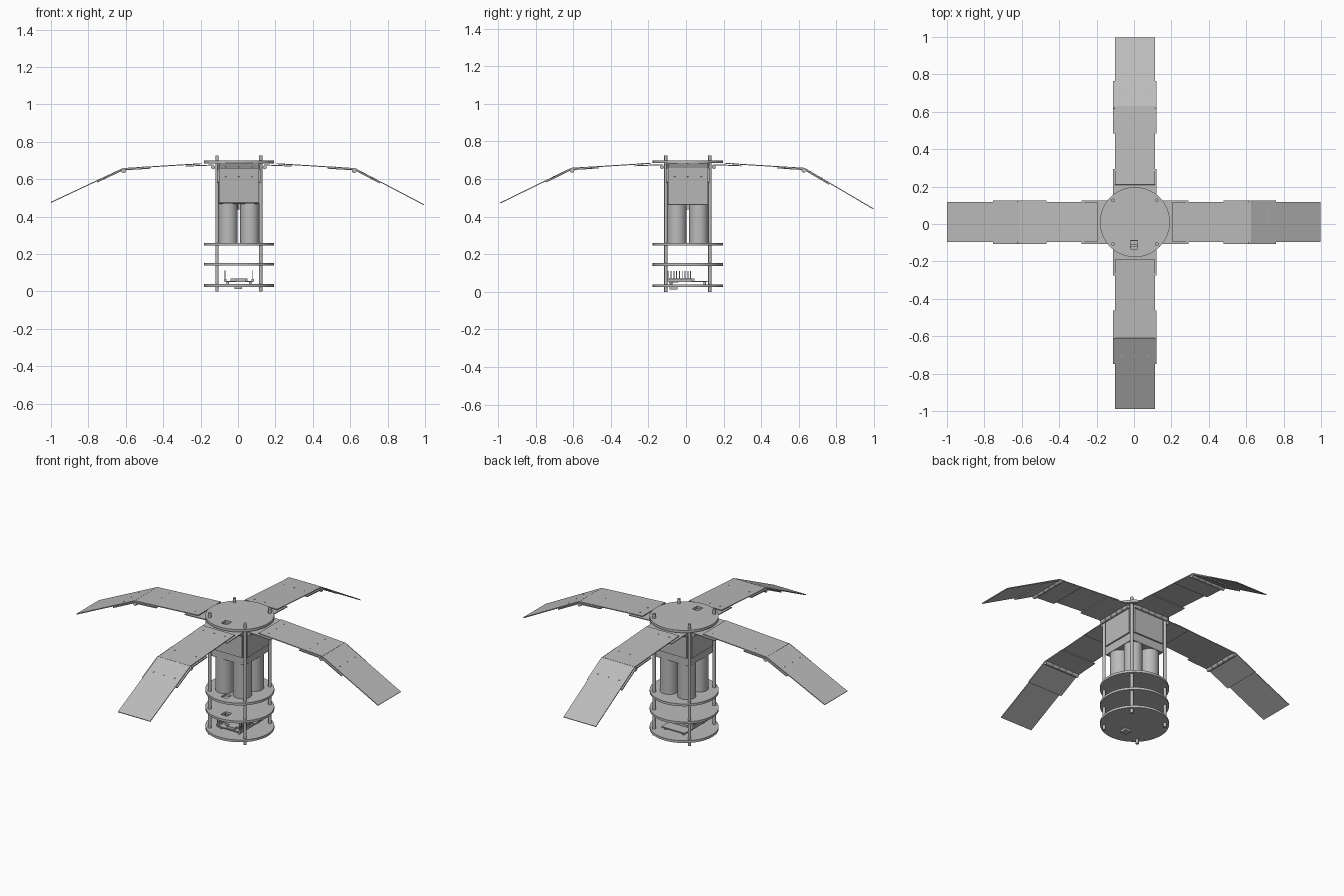
import bpy, bmesh
from math import atan2, hypot, radians
from mathutils import Matrix, Vector

if "Cube" in bpy.data.objects:
    bpy.data.objects.remove(bpy.data.objects["Cube"], do_unlink=True)

grey = bpy.data.materials.new("plain_grey")
grey.use_nodes = True
grey.diffuse_color = (0.5, 0.5, 0.5, 1)
grey.node_tree.nodes["Principled BSDF"].inputs["Base Color"].default_value = (0.5, 0.5, 0.5, 1)

# Body axis
CX, CY = 0.005, 0.01
CENTRE = Matrix.Translation((CX, CY, 0))


def finish(name, bm, matrix, smooth=False):
    mesh = bpy.data.meshes.new(name)
    bm.transform(matrix)
    bm.to_mesh(mesh)
    bm.free()
    mesh.materials.append(grey)
    ob = bpy.data.objects.new(name, mesh)
    bpy.context.collection.objects.link(ob)
    if smooth:
        bpy.ops.object.select_all(action="DESELECT")
        ob.select_set(True)
        bpy.context.view_layer.objects.active = ob
        bpy.ops.object.shade_smooth_by_angle(angle=radians(35))
    return ob


def box(name, loc, size, frame=CENTRE):
    bm = bmesh.new()
    bmesh.ops.create_cube(bm, size=1)
    return finish(name, bm, frame @ Matrix.Translation(loc) @ Matrix.Diagonal((*size, 1)))


def cylinder(name, x, y, z0, z1, r, sides=24):
    bm = bmesh.new()
    bmesh.ops.create_cone(bm, cap_ends=True, segments=sides, radius1=r, radius2=r, depth=z1 - z0)
    return finish(name, bm, CENTRE @ Matrix.Translation((x, y, (z0 + z1) / 2)), True)


def plate(name, a, b, width, thick, frame):
    """Flat plate whose middle line runs from a to b, given as (radius, height)."""
    mid = ((a[0] + b[0]) / 2, 0, (a[1] + b[1]) / 2)
    tilt = Matrix.Rotation(-atan2(b[1] - a[1], b[0] - a[0]), 4, "Y")
    length = hypot(b[0] - a[0], b[1] - a[1])
    box(name, (0, 0, 0), (length, width, thick), frame @ Matrix.Translation(mid) @ tilt)


def hinge(name, u, z, r, frame):
    """Row of five knuckles on a pin across the arm."""
    bm = bmesh.new()
    turn = Matrix.Rotation(radians(90), 4, "X")
    for i in range(-2, 3):
        bmesh.ops.create_cone(bm, cap_ends=True, segments=16, radius1=r, radius2=r, depth=0.043,
                              matrix=Matrix.Translation((0, i * 0.046, 0)) @ turn)
    bmesh.ops.create_cone(bm, cap_ends=True, segments=10, radius1=r * 0.5, radius2=r * 0.5,
                          depth=0.226, matrix=turn)
    finish(name, bm, frame @ Matrix.Translation((u, 0, z)), True)


def along(a, b, t):
    return a + (b - a) * t


# Round decks with a square cable opening
for name, z0, z1 in (("lower_deck", 0.138, 0.152), ("battery_deck", 0.245, 0.259),
                     ("top_deck", 0.684, 0.699), ("bottom_deck", 0.025, 0.039)):
    deck = cylinder(name, 0, 0, z0, z1, 0.187, 64)
    if name == "bottom_deck":
        continue
    cutter = box("opening_cutter", (-0.005, -0.12, z0), (0.04, 0.045, 0.1))
    cut = deck.modifiers.new("opening", "BOOLEAN")
    cut.operation = "DIFFERENCE"
    cut.solver = "EXACT"
    cut.object = cutter
    bpy.context.view_layer.objects.active = deck
    bpy.ops.object.modifier_apply(modifier=cut.name)
    bpy.data.objects.remove(cutter, do_unlink=True)

# Threaded rods and battery cells
for sx in (-1, 1):
    for sy in (-1, 1):
        cylinder("corner_rod", sx * 0.117, sy * 0.117, 0, 0.726, 0.009, 16)
        cylinder("battery_cell", sx * 0.058, sy * 0.058, 0.259, 0.472, 0.051, 32)

# Upper housing
box("housing", (0, 0, 0.566), (0.222, 0.222, 0.196))
box("housing_cap", (0, 0, 0.674), (0.2, 0.2, 0.02))
box("cable_plug", (0.004, 0, 0.455), (0.018, 0.018, 0.034))

# Circuit board with pin rows
box("circuit_board", (0, 0.0, 0.054), (0.155, 0.21, 0.006))
box("main_chip", (0, -0.02, 0.063), (0.09, 0.11, 0.013))
box("board_connector", (0.01, -0.075, 0.06), (0.05, 0.05, 0.02))
box("bottom_connector", (-0.003, -0.077, 0.019), (0.04, 0.042, 0.013))
for sx in (-1, 1):
    box("pin_strip", (sx * 0.074, -0.045, 0.061), (0.014, 0.13, 0.012))
    for i in range(9):
        box("header_pin", (sx * 0.074, -0.105 + i * 0.015, 0.085), (0.005, 0.005, 0.052))
    for sy in (-1, 1):
        cylinder("board_standoff", sx * 0.06, sy * 0.09, 0.039, 0.052, 0.007, 12)

# Four folding arms: turn, tip radius, tip height
for turn, tip_u, tip_z in ((0, 0.99, 0.463), (90, 0.987, 0.441),
                           (180, 1.005, 0.476), (270, 0.999, 0.472)):
    frame = CENTRE @ Matrix.Rotation(radians(turn), 4, "Z")
    root, elbow, tip = Vector((0.2, 0.683)), Vector((0.62, 0.657)), Vector((tip_u, tip_z))
    under = Vector((0, -0.007))
    plate("inner_panel", root, elbow, 0.214, 0.005, frame)
    plate("outer_panel", elbow, tip, 0.214, 0.005, frame)

    # Root hinge
    plate("root_hinge_leaf", (0.135, 0.676), (0.285, 0.670), 0.232, 0.005, frame)
    plate("housing_hinge_leaf", (0.117, 0.515), (0.117, 0.668), 0.2, 0.009, frame)
    hinge("root_hinge", 0.138, 0.664, 0.011, frame)

    # Elbow hinge
    plate("elbow_inner_leaf", along(root, elbow, 0.65) + under, elbow + under, 0.232, 0.006, frame)
    plate("elbow_outer_leaf", elbow + under, along(elbow, tip, 0.36) + under, 0.232, 0.006, frame)
    hinge("elbow_hinge", 0.616, 0.645, 0.012, frame)

    # Fastener heads
    for a, b, t in ((root, elbow, 0.1), (root, elbow, 0.75), (elbow, tip, 0.25)):
        p = along(a, b, t)
        for v in (-0.07, 0.0, 0.07):
            bm = bmesh.new()
            bmesh.ops.create_cone(bm, cap_ends=True, segments=10, radius1=0.004, radius2=0.004, depth=0.008)
            finish("panel_rivet", bm, frame @ Matrix.Translation((p.x, v, p.y)), True)
